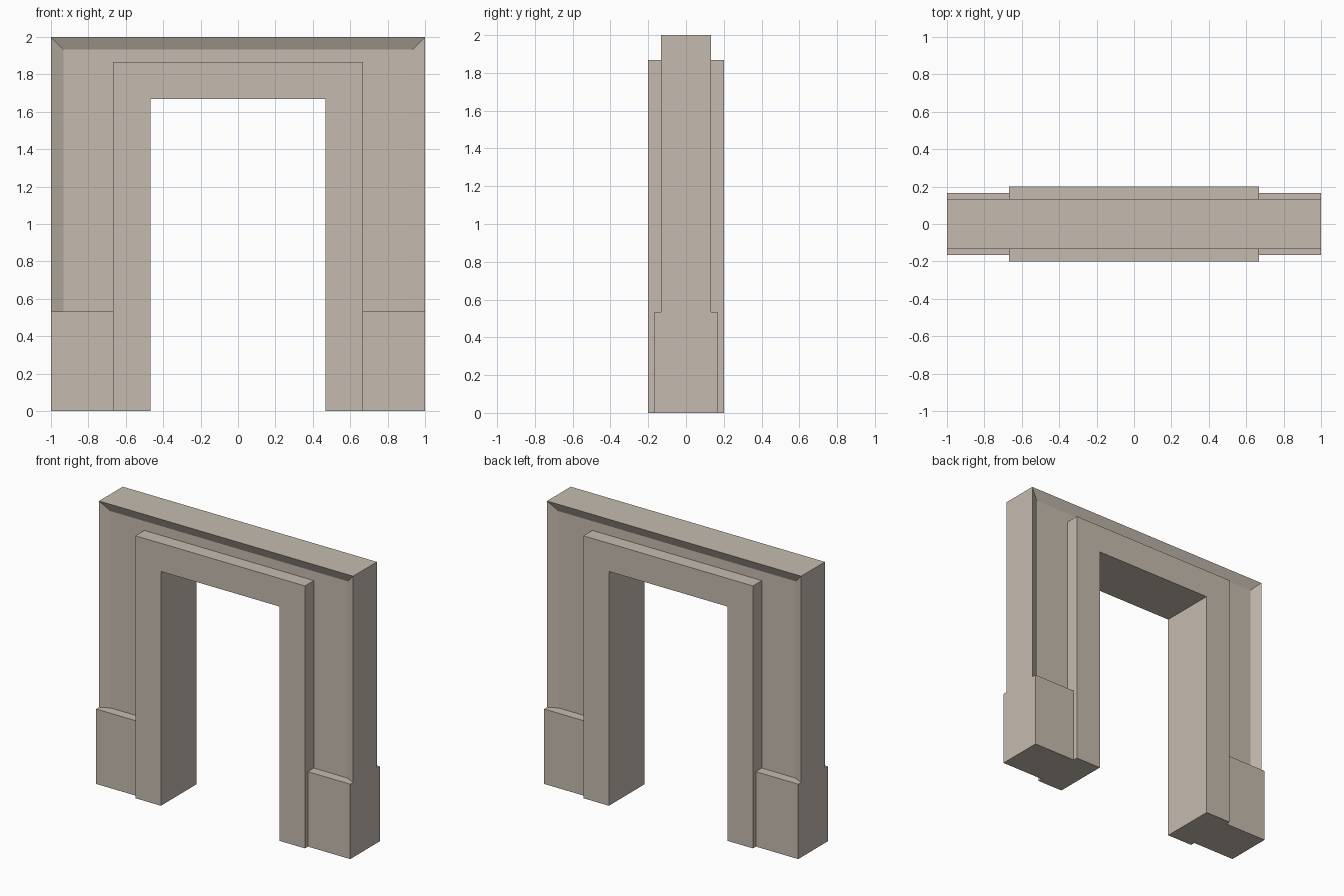
import bpy
import bmesh

cube = bpy.data.objects.get("Cube")
if cube:
    bpy.data.objects.remove(cube, do_unlink=True)

# One stone colour for everything
stone = bpy.data.materials.new("warm_grey_stone")
stone.use_nodes = True
colour = (0.56, 0.50, 0.43, 1)
stone.diffuse_color = colour
stone.node_tree.nodes["Principled BSDF"].inputs["Base Color"].default_value = colour


def finish(name, bm):
    bmesh.ops.recalc_face_normals(bm, faces=bm.faces)
    mesh = bpy.data.meshes.new(name)
    bm.to_mesh(mesh)
    bm.free()
    mesh.materials.append(stone)
    obj = bpy.data.objects.new(name, mesh)
    bpy.context.collection.objects.link(obj)
    return obj


def arch(name, half_width, top, bottom, profile):
    """Sweep a closed (side inset, top inset, y) profile up, across and down."""
    bm = bmesh.new()
    rings = []
    for side, upper in ((-1, False), (-1, True), (1, True), (1, False)):
        rings.append([bm.verts.new((side * (half_width - dx), y,
                                    top - dz if upper else bottom))
                      for dx, dz, y in profile])
    n = len(profile)
    for a, b in zip(rings, rings[1:]):
        for i in range(n):
            j = (i + 1) % n
            bm.faces.new((a[i], a[j], b[j], b[i]))
    bm.faces.new(rings[0])
    bm.faces.new(rings[-1])
    return finish(name, bm)


def box(name, x0, x1, depth, height):
    bm = bmesh.new()
    bmesh.ops.create_cube(bm, size=1)
    for v in bm.verts:
        v.co = (x1 if v.co.x > 0 else x0,
                depth if v.co.y > 0 else -depth,
                height if v.co.z > 0 else 0)
    return finish(name, bm)


THIRD = 1 / 3
BASE_TOP = 0.533

# Outer surround, its front and back recessed behind a bevelled rim
half = [(0.43, 0.23, 0.1), (0.067, 0.067, 0.1), (0, 0, 0.133)]
rim = [(dx, dz, -y) for dx, dz, y in half] + half[::-1]
arch("outer_surround", 1, 2, BASE_TOP, rim)

# Thicker inner door frame
arch("door_frame", 2 * THIRD, 1.867, 0,
     [(0, 0, -0.2), (0, 0, 0.2), (0.2, 0.2, 0.2), (0.2, 0.2, -0.2)])

# Plinth blocks at the feet
for name, s in (("left_plinth", 1), ("right_plinth", -1)):
    x0, x1 = sorted((s * 2 * THIRD, s))
    box(name, x0, x1, THIRD / 2, BASE_TOP)
